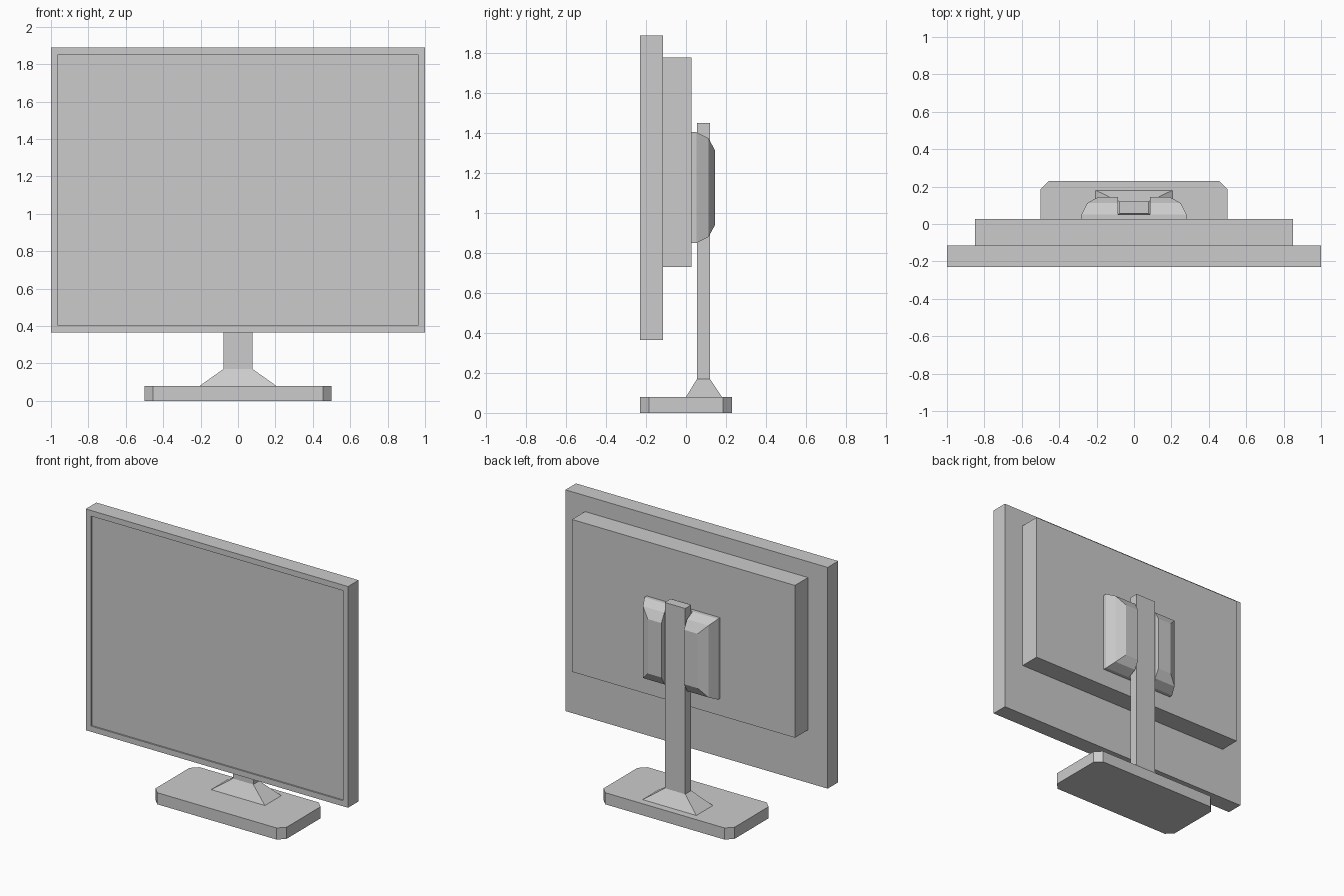
import bpy, bmesh

if "Cube" in bpy.data.objects:
    bpy.data.objects.remove(bpy.data.objects["Cube"])


def add_object(name, bm):
    bmesh.ops.recalc_face_normals(bm, faces=bm.faces[:])
    mesh = bpy.data.meshes.new(name)
    bm.to_mesh(mesh)
    bm.free()
    ob = bpy.data.objects.new(name, mesh)
    bpy.context.collection.objects.link(ob)
    return ob


def box_bm(x0, x1, y0, y1, z0, z1):
    bm = bmesh.new()
    bmesh.ops.create_cube(bm, size=1)
    for v in bm.verts:
        v.co = (x1 if v.co.x > 0 else x0,
                y1 if v.co.y > 0 else y0,
                z1 if v.co.z > 0 else z0)
    return bm


def loft(name, rings):
    """Join a series of four-point rings into a closed solid."""
    bm = bmesh.new()
    loops = [[bm.verts.new(p) for p in ring] for ring in rings]
    for a, b in zip(loops, loops[1:]):
        for i in range(4):
            j = (i + 1) % 4
            bm.faces.new((a[i], a[j], b[j], b[i]))
    bm.faces.new(loops[0])
    bm.faces.new(loops[-1])
    return add_object(name, bm)


# Base plate with clipped corners
bm = box_bm(-0.5, 0.5, -0.23, 0.23, 0, 0.08)
corners = [e for e in bm.edges if abs(e.verts[0].co.z - e.verts[1].co.z) > 0.01]
bmesh.ops.bevel(bm, geom=corners, offset=0.045, segments=1, affect='EDGES')
add_object("base", bm)

# Flared foot of the stand
loft("stand_foot", [[(-x, y0, z), (x, y0, z), (x, y1, z), (-x, y1, z)]
                    for x, y0, y1, z in ((0.205, 0.0, 0.18, 0.08),
                                         (0.078, 0.055, 0.12, 0.17))])

# Upright column
add_object("stand_column", box_bm(-0.078, 0.078, 0.055, 0.12, 0.17, 1.45))

# Screen panel with a shallow recessed display
bm = box_bm(-1, 1, -0.23, -0.115, 0.365, 1.89)
front = min(bm.faces, key=lambda f: f.calc_center_median().y)
bmesh.ops.inset_region(bm, faces=[front], thickness=0.055)
edges = bmesh.ops.extrude_discrete_faces(bm, faces=[front])["faces"]
bmesh.ops.translate(bm, verts=list(edges[0].verts), vec=(0, 0.01, 0))
add_object("screen_panel", bm)

# Rear housing
add_object("rear_housing", box_bm(-0.85, 0.85, -0.115, 0.027, 0.73, 1.78))

# Faceted mount, stepped in towards the back
rings = []
for y, inset in ((0.027, 0), (0.052, 0), (0.112, 0.03), (0.145, 0.09)):
    x, z0, z1 = 0.28 - inset, 0.85 + inset, 1.405 - inset
    rings.append([(-x, y, z0), (x, y, z0), (x, y, z1), (-x, y, z1)])
mount = loft("mount", rings)

# Vertical channel in the mount that the column slides through
cutter = add_object("mount_slot_cutter", box_bm(-0.086, 0.086, 0.05, 0.3, 0.6, 1.6))
cutter.hide_render = True
cutter.hide_viewport = True
cut = mount.modifiers.new("slot", 'BOOLEAN')
cut.operation = 'DIFFERENCE'
cut.solver = 'EXACT'
cut.object = cutter
